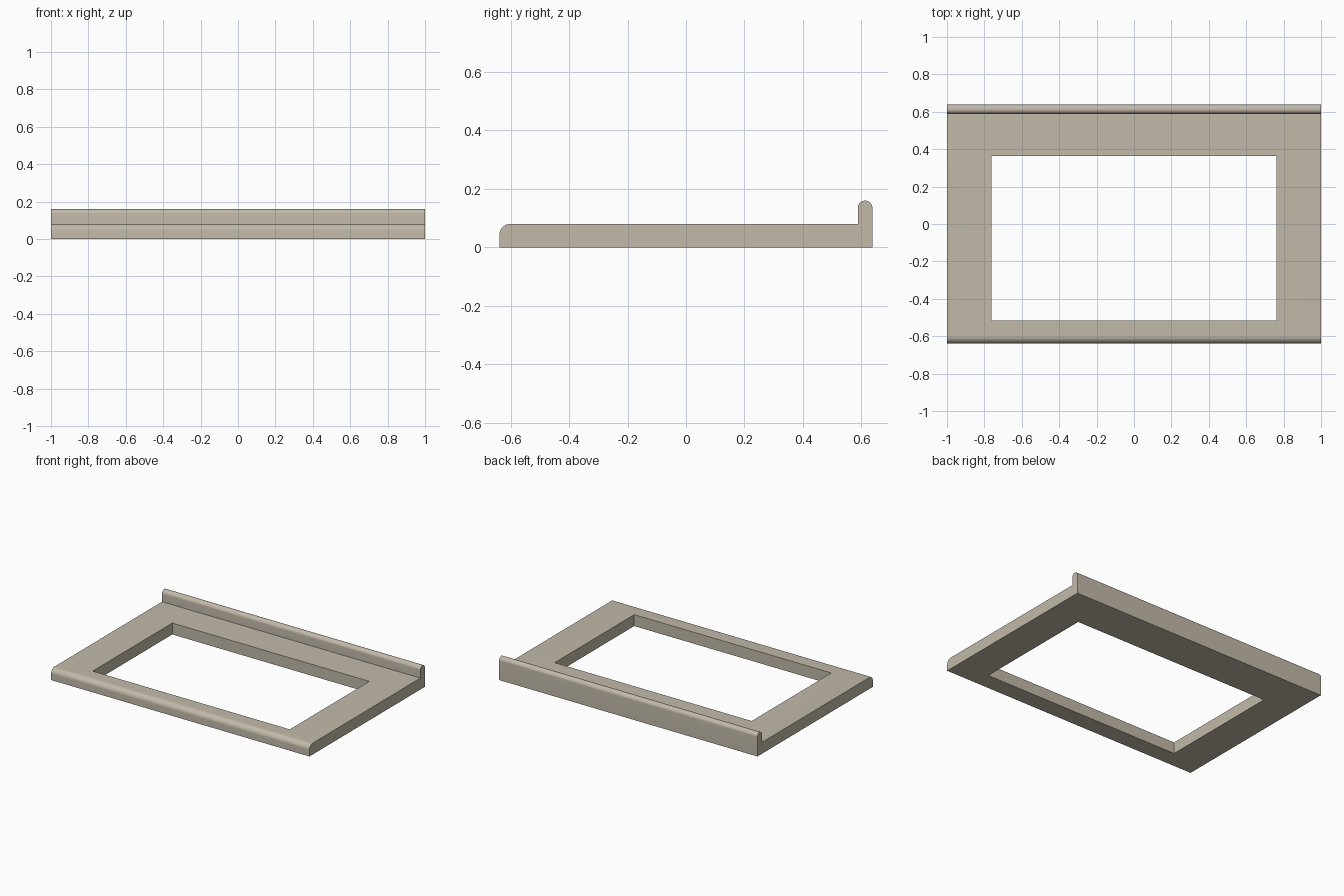
import bpy, bmesh
from math import cos, sin, pi, radians

cube = bpy.data.objects.get("Cube")
if cube:
    bpy.data.objects.remove(cube, do_unlink=True)

# Overall sizes
HALF_X, HALF_Y, BASE_Z = 1.0, 0.638, 0.08
LIP_R, LIP_TOP, NOSE_R = 0.025, 0.16, 0.036
HOLE_X, HOLE_FRONT, HOLE_BACK = 0.763, -0.517, 0.363

stone = bpy.data.materials.new("warm_grey_beige")
stone.use_nodes = True
colour = (0.54, 0.49, 0.40, 1)
stone.diffuse_color = colour
stone.node_tree.nodes["Principled BSDF"].inputs["Base Color"].default_value = colour


def arc(cy, cz, r, start, end, steps):
    """Points of an arc in the y-z plane."""
    angles = [start + (end - start) * i / steps for i in range(steps + 1)]
    return [(cy + r * cos(a), cz + r * sin(a)) for a in angles]


def extrude(name, points, half_x):
    """Sweep a closed y-z profile along x."""
    bm = bmesh.new()
    face = bm.faces.new([bm.verts.new((-half_x, y, z)) for y, z in points])
    swept = bmesh.ops.extrude_face_region(bm, geom=[face], use_keep_orig=True)
    moved = [v for v in swept["geom"] if isinstance(v, bmesh.types.BMVert)]
    bmesh.ops.translate(bm, verts=moved, vec=(2 * half_x, 0, 0))
    bmesh.ops.recalc_face_normals(bm, faces=bm.faces)
    mesh = bpy.data.meshes.new(name)
    bm.to_mesh(mesh)
    bm.free()
    mesh.materials.append(stone)
    obj = bpy.data.objects.new(name, mesh)
    bpy.context.collection.objects.link(obj)
    return obj


# Frame profile: flat base, round-topped back lip, rounded front nose
profile = [(-HALF_Y, 0), (HALF_Y, 0)]
profile += arc(HALF_Y - LIP_R, LIP_TOP - LIP_R, LIP_R, 0, pi, 20)
profile += [(HALF_Y - 2 * LIP_R, BASE_Z)]
profile += arc(NOSE_R - HALF_Y, BASE_Z - NOSE_R, NOSE_R, pi / 2, pi, 12)
frame = extrude("frame", profile, HALF_X)

# Rectangular opening through the frame
opening = [(HOLE_FRONT, -0.1), (HOLE_BACK, -0.1), (HOLE_BACK, 0.3), (HOLE_FRONT, 0.3)]
cutter = extrude("opening_cutter", opening, HOLE_X)
cutter.hide_render = True
cut = frame.modifiers.new("opening", "BOOLEAN")
cut.operation = "DIFFERENCE"
cut.solver = "EXACT"
cut.object = cutter

bpy.ops.object.select_all(action="DESELECT")
frame.select_set(True)
bpy.context.view_layer.objects.active = frame
bpy.ops.object.modifier_apply(modifier=cut.name)
bpy.data.objects.remove(cutter, do_unlink=True)
bpy.ops.object.shade_smooth_by_angle(angle=radians(30))
